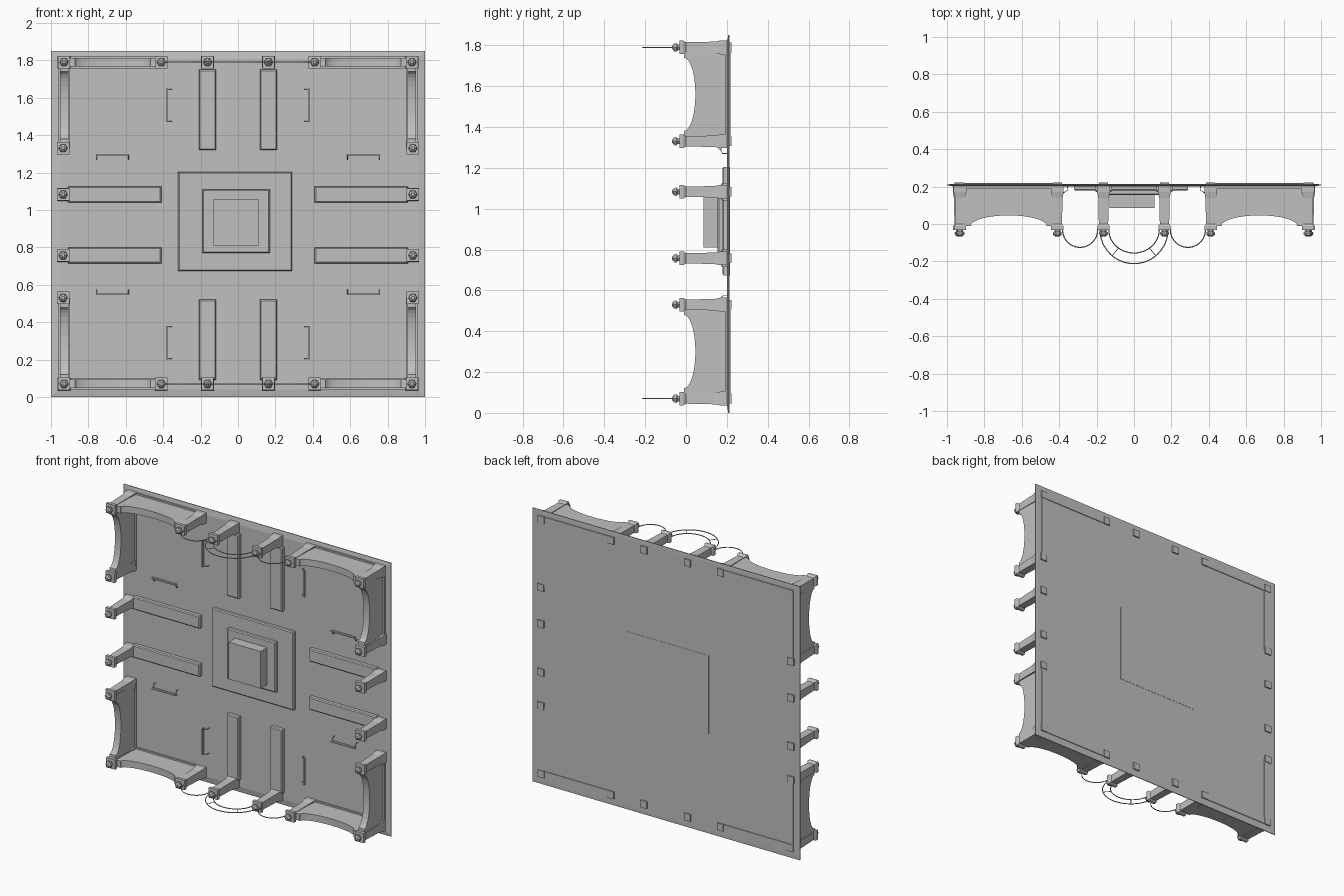
import bpy
import bmesh
import math
from mathutils import Vector

cube = bpy.data.objects.get("Cube")
if cube:
    bpy.data.objects.remove(cube, do_unlink=True)

stone = bpy.data.materials.new("grey stone")
stone.use_nodes = True
stone.diffuse_color = (0.53, 0.53, 0.53, 1)
stone.node_tree.nodes["Principled BSDF"].inputs["Base Color"].default_value = (0.53, 0.53, 0.53, 1)

FLOOR = 0.2          # front surface of the panel; parts rise towards -y
TOP, BOTTOM = 1.79, 0.07
MID = (TOP + BOTTOM) / 2


def finish(name, bm):
    bmesh.ops.recalc_face_normals(bm, faces=bm.faces)
    mesh = bpy.data.meshes.new(name)
    bm.to_mesh(mesh)
    bm.free()
    mesh.materials.append(stone)
    obj = bpy.data.objects.new(name, mesh)
    bpy.context.collection.objects.link(obj)
    return obj


def loft(name, rings):
    """Skin a stack of rings of equal length and cap both ends."""
    bm = bmesh.new()
    loops = [[bm.verts.new(p) for p in ring] for ring in rings]
    n = len(loops[0])
    for a, b in zip(loops, loops[1:]):
        for i in range(n):
            j = (i + 1) % n
            bm.faces.new((a[i], a[j], b[j], b[i]))
    bm.faces.new(loops[0])
    bm.faces.new(loops[-1])
    return finish(name, bm)


def rect(x, z, w, d, y):
    return [(x + sx * w / 2, y, z + sz * d / 2)
            for sx, sz in ((-1, -1), (1, -1), (1, 1), (-1, 1))]


def slab(name, x, z, w, d, y_front, y_back=FLOOR + 0.004, bevel=0.0):
    rings = [rect(x, z, w, d, y_back)]
    if bevel:
        rings.append(rect(x, z, w, d, y_front + bevel))
    rings.append(rect(x, z, w - 2 * bevel, d - 2 * bevel, y_front))
    return loft(name, rings)


def hexagon(x, z, r, y):
    return [(x + r * math.cos(math.radians(60 * i)), y,
             z + r * math.sin(math.radians(60 * i))) for i in range(6)]


def post(x, z):
    loft("post", [rect(x, z, s, s, y) for s, y in
                  ((0.048, 0.222), (0.048, 0.208), (0.068, 0.205), (0.068, 0.17),
                   (0.056, 0.14), (0.05, 0.0), (0.066, -0.012), (0.066, -0.033))])
    loft("post_finial", [hexagon(x, z, r, y) for r, y in
                         ((0.016, -0.032), (0.016, -0.04), (0.024, -0.047),
                          (0.022, -0.058), (0.009, -0.068))])


def wall(start, end, thick=0.045):
    """Wall between two (x, z) points with a scooped upper edge."""
    a, b = Vector((start[0], 0, start[1])), Vector((end[0], 0, end[1]))
    along = (b - a).normalized()
    side = Vector((along.z, 0, -along.x)) * thick / 2
    length, steps = (b - a).length, 16
    half = length * 0.39
    profile = [(0, 0.218), (0, -0.012)]
    for i in range(steps + 1):
        t = -math.cos(math.pi * i / steps)
        profile.append((length / 2 + half * t, -0.01 + 0.056 * math.sqrt(max(0, 1 - t * t))))
    profile += [(length, -0.012), (length, 0.218)]
    rings = [[a + along * u + Vector((0, y, 0)) + side * s for u, y in profile] for s in (-1, 1)]
    obj = loft("scooped_wall", rings)
    # Wider footing along the wall
    mid = (a + b) / 2
    w, d = abs(along.x) * length, abs(along.z) * length
    slab("wall_footing", mid.x, mid.z, w or thick + 0.02, d or thick + 0.02, 0.19, 0.213)
    return obj


def wire(name, points, radius=0.003):
    curve = bpy.data.curves.new(name, "CURVE")
    curve.dimensions = "3D"
    curve.bevel_depth = radius
    curve.bevel_resolution = 1
    spline = curve.splines.new("POLY")
    spline.points.add(len(points) - 1)
    for p, co in zip(spline.points, points):
        p.co = (*co, 1)
    curve.materials.append(stone)
    obj = bpy.data.objects.new(name, curve)
    bpy.context.collection.objects.link(obj)
    return obj


def hoop(name, x, z, rx, ry):
    wire(name, [(x + rx * math.cos(math.pi * i / 24), -0.03 - ry * math.sin(math.pi * i / 24), z)
                for i in range(25)])


# Panel with sloping border
loft("panel", [rect(0, MID - 0.005, w, d, y) for w, d, y in
               ((1.92, 1.77, 0.2), (2.0, 1.85, 0.207), (2.0, 1.85, 0.212), (1.96, 1.81, 0.213))])

# Central stepped platform
slab("platform", -0.015, 0.938, 0.61, 0.53, 0.178, 0.2145, bevel=0.006)
slab("platform_step", -0.01, 0.94, 0.36, 0.34, 0.155, bevel=0.006)
slab("platform_block", -0.01, 0.935, 0.24, 0.25, 0.085)

# Corner walls and posts, mirrored into four quadrants
for sx in (-1, 1):
    for sz in (-1, 1):
        edge = MID + sz * (TOP - MID)
        inner = MID + sz * 0.4
        wall((sx * 0.93, edge), (sx * 0.41, edge))
        wall((sx * 0.93, edge), (sx * 0.93, inner))
        for x in (0.93, 0.41, 0.163):
            post(sx * x, edge)
        post(sx * 0.935, inner)
        post(sx * 0.935, MID - 0.01 + sz * 0.163)

        # Low curbs leading inwards from the gate posts
        slab("end_curb", sx * 0.163, MID - 0.01 + sz * 0.615, 0.09, 0.43, 0.172, bevel=0.006)
        slab("side_curb", sx * 0.66, MID - 0.01 + sz * 0.163, 0.5, 0.085, 0.172, bevel=0.006)

        # Thin benches: a back rail on short legs
        bz = MID - 0.008 + sz * 0.373
        slab("bench_rail", sx * 0.67, bz, 0.18, 0.008, 0.16, 0.175)
        bx, cz = sx * 0.38, MID - 0.005 + sz * 0.635
        slab("bench_rail", bx, cz, 0.008, 0.18, 0.16, 0.175)
        for s in (-1, 1):
            x = sx * 0.67 + s * 0.085
            wire("bench_leg", [(x, 0.165, bz), (x, 0.18, bz - sz * 0.025),
                               (x, 0.202, bz - sz * 0.025)], 0.002)
            z = cz + s * 0.085
            wire("bench_leg", [(bx, 0.165, z), (bx - sx * 0.025, 0.18, z),
                               (bx - sx * 0.025, 0.202, z)], 0.002)

        # Small side hoops
        hoop("side_hoop", sx * 0.288, edge, 0.094, 0.095)

# Double central hoops with spokes
for z in (TOP, BOTTOM):
    hoop("outer_hoop", 0, z, 0.182, 0.182)
    hoop("inner_hoop", 0, z, 0.135, 0.125)
    for angle in (50, 130):
        c, s = math.cos(math.radians(angle)), math.sin(math.radians(angle))
        wire("hoop_spoke", [(c * r, -0.03 - s * r, z) for r in (0.128, 0.182)], 0.002)
